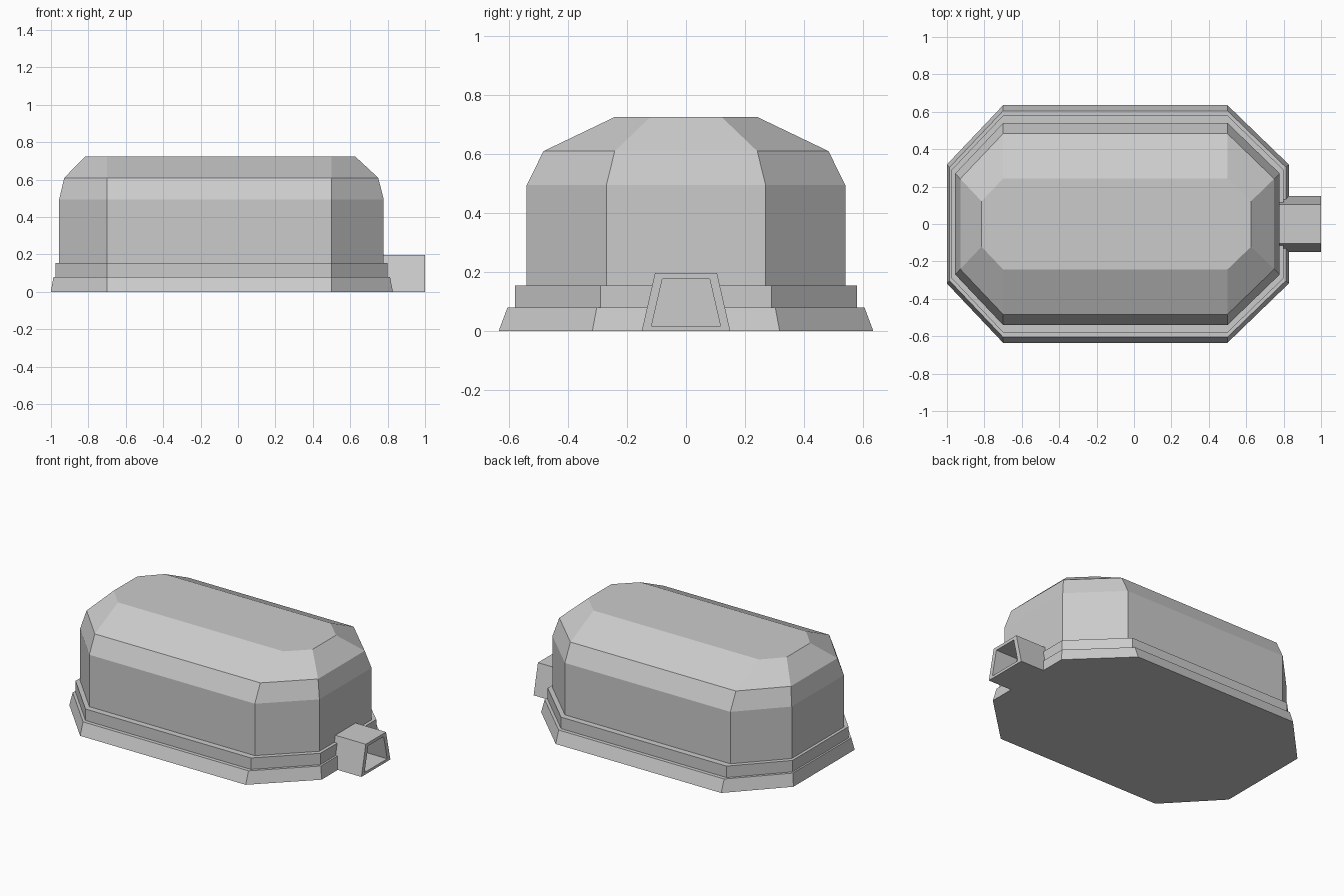
import bpy
import bmesh

cube = bpy.data.objects.get("Cube")
if cube:
    bpy.data.objects.remove(cube, do_unlink=True)

grey = bpy.data.materials.new("plain grey")
grey.use_nodes = True
grey.diffuse_color = (0.6, 0.6, 0.6, 1)
grey.node_tree.nodes["Principled BSDF"].inputs["Base Color"].default_value = (0.6, 0.6, 0.6, 1)


def loft(name, rings, cap_start=True, cap_end=True):
    """Skin a list of closed rings and cap the chosen ends."""
    bm = bmesh.new()
    loops = [[bm.verts.new(p) for p in ring] for ring in rings]
    for a, b in zip(loops, loops[1:]):
        for i in range(len(a)):
            j = (i + 1) % len(a)
            bm.faces.new((a[i], a[j], b[j], b[i]))
    if cap_start:
        bm.faces.new(loops[0][::-1])
    if cap_end:
        bm.faces.new(loops[-1])
    bmesh.ops.recalc_face_normals(bm, faces=bm.faces)
    mesh = bpy.data.meshes.new(name)
    bm.to_mesh(mesh)
    bm.free()
    mesh.materials.append(grey)
    obj = bpy.data.objects.new(name, mesh)
    bpy.context.collection.objects.link(obj)
    return obj


def octagon(r, z):
    """Long octagon: straight sides at y = +-r, tapered ends."""
    left, right = -0.7, 0.5
    half = [(right, -r), (right + 0.517 * r, -r / 2)]
    tail = [(left - 0.474 * r, -r / 2), (left, -r)]
    front = tail + half
    back = [(x, -y) for x, y in reversed(front)]
    return [(x, y, z) for x, y in front + back]


def trapezoid(x, bottom, top, z0, z1):
    return [(x, -bottom, z0), (x, bottom, z0), (x, top, z1), (x, -top, z1)]


# Stepped foundation
loft("base_plinth", [octagon(0.635, 0), octagon(0.605, 0.08)])
loft("base_step", [octagon(0.58, 0.08), octagon(0.58, 0.155)], cap_start=False)

# Main faceted shell
loft("main_shell",
     [octagon(r, z) for r, z in ((0.54, 0.155), (0.54, 0.495), (0.483, 0.61), (0.243, 0.725))],
     cap_start=False)

# Entrance tunnel with a recessed opening
loft("entrance_tunnel", [
    trapezoid(0.74, 0.15, 0.105, 0, 0.197),
    trapezoid(1.0, 0.15, 0.105, 0, 0.197),
    trapezoid(1.0, 0.117, 0.08, 0.017, 0.177),
    trapezoid(0.84, 0.117, 0.08, 0.017, 0.177),
])
